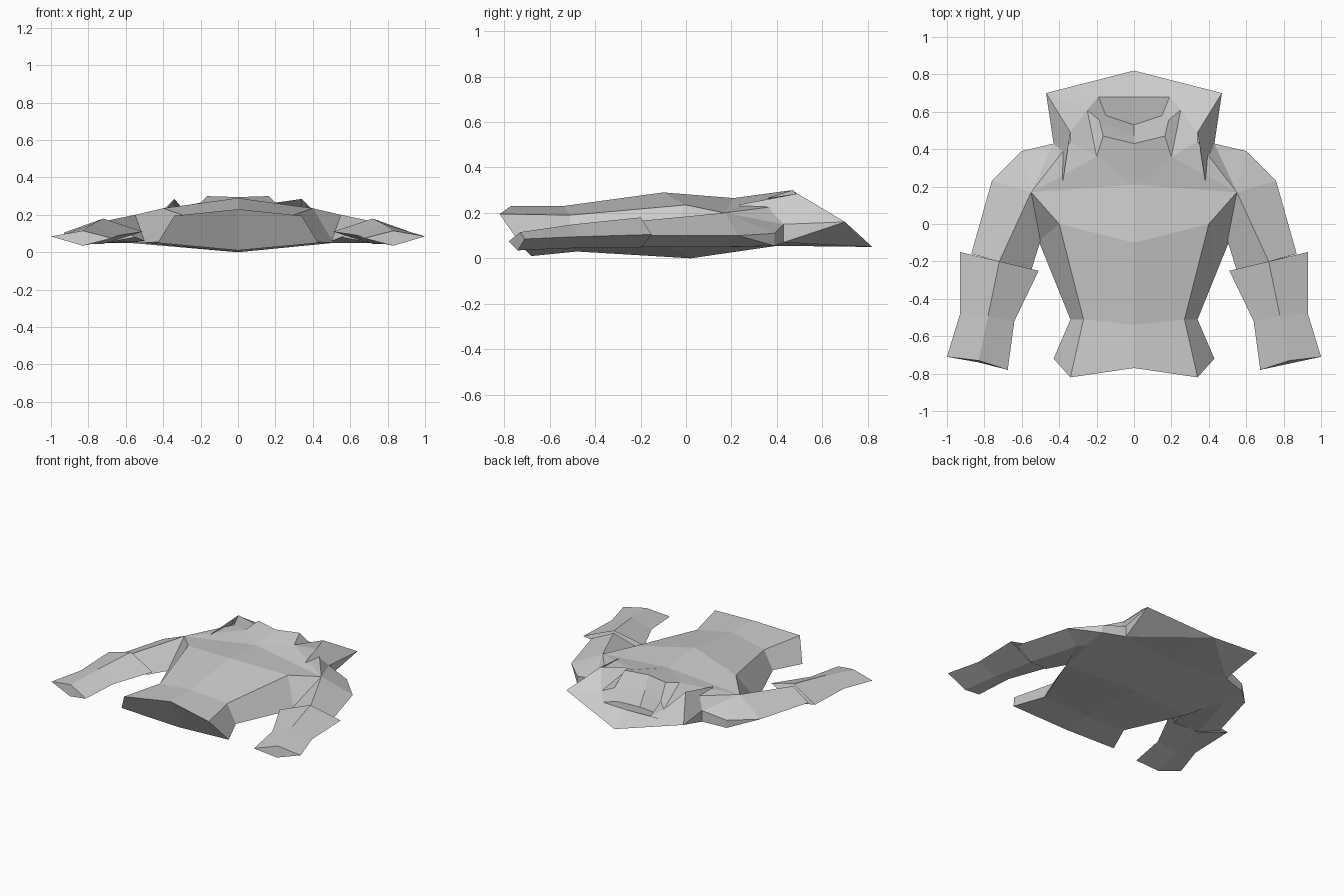
import bpy, bmesh

if "Cube" in bpy.data.objects:
    bpy.data.objects.remove(bpy.data.objects["Cube"])


def build(name, faces):
    """Make a flat-faced mesh from right-half faces and their mirror image."""
    bm = bmesh.new()
    for sign in (1, -1):
        for f in faces:
            vs = [bm.verts.new((p[0] * sign, p[1], p[2])) for p in f]
            bm.faces.new(vs if sign == 1 else vs[::-1])
    bmesh.ops.remove_doubles(bm, verts=bm.verts, dist=0.0005)
    bmesh.ops.triangulate(bm, faces=[f for f in bm.faces if len(f.verts) > 4])
    bmesh.ops.recalc_face_normals(bm, faces=bm.faces)
    me = bpy.data.meshes.new(name)
    bm.to_mesh(me)
    bm.free()
    ob = bpy.data.objects.new(name, me)
    bpy.context.collection.objects.link(ob)
    return ob


def strips(rings, closed):
    """Quads between successive cross-sections."""
    out = []
    for a, b in zip(rings, rings[1:]):
        n = len(a)
        for i in range(n if closed else n - 1):
            j = (i + 1) % n
            out.append([a[i], a[j], b[j], b[i]])
    return out


# Shared points: throat, neck side, armpit crease, shoulder side, collar corners
throat, neck = (0, .21, .265), (.20, .36, .265)
arm, side = (.55, .17, .20), (.58, .20, .05)
peak, corner, tip = (.34, .49, .285), (.47, .70, .16), (.38, .23, .235)
saddle, saddle_low = (.43, .43, .15), (.43, .43, .07)
back, nape = (0, .82, .05), (0, .40, .055)
shoulder, shoulder_low = (.60, .39, .11), (.60, .39, .055)

# Torso: half sections front centre, front edge, side, back centre
hem = [(0, -.77, .23), (.34, -.82, .195), (.43, -.72, .05), (0, -.68, .01)]
waist = [(0, -.54, .23), (.27, -.51, .19), (.34, -.51, .06), (0, -.48, .03)]
chest = [(0, -.10, .29), (.40, 0, .235), (.51, -.09, .05), (0, .02, 0)]
yoke = [throat, arm, side, nape]
lap = (.34, .44, .235)
torso = strips([hem, waist, chest, yoke], False) + [
    hem,
    [throat, neck, arm], [neck, lap, arm], [lap, saddle, arm],
    [arm, saddle, shoulder], [side, shoulder_low, saddle_low, nape],
    [saddle, saddle_low, shoulder_low, shoulder],
    [saddle, corner, saddle_low],
    [nape, saddle_low, back], [saddle_low, corner, back],
]
build("jacket_torso", torso)

# Hood-like outer collar with turned-down points
rim, rim_back, rim_mid = (.25, .61, .18), (.19, .68, .14), (0, .68, .135)
build("outer_collar", [
    [corner, saddle, tip, peak],
    [back, corner, rim_back, rim_mid], [corner, peak, rim], [corner, rim, rim_back],
    [peak, lap, neck, rim],
])

# Inner collar: front stand, side bands and sunken neck opening
top_mid, top_side = (0, .43, .295), (.165, .47, .30)
well_side, well_mid = (.185, .555, .20), (0, .47, .20)
build("inner_collar", [
    [throat, neck, top_side, top_mid],
    [neck, rim, well_side, top_side],
    [rim, rim_back, (.15, .58, .12), well_side],
    [rim_back, rim_mid, (0, .53, .10), (.15, .58, .12)],
    [well_side, (.15, .58, .12), (0, .53, .10), well_mid],
    [top_side, well_side, well_mid, top_mid],
])

# Sleeves: sections inner, top, outer, bottom
root = [(.50, -.09, .06), arm, (.76, .23, .10), (.62, .15, .05)]
elbow = [(.55, -.25, .08), (.72, -.20, .165), (.87, -.16, .10), (.72, -.20, .05)]
build("sleeve", strips([root, elbow], True) + [
    [arm, shoulder, root[2]], [shoulder, shoulder_low, root[2]],
    [shoulder_low, side, root[3], root[2]], [side, chest[2], root[0], root[3]],
    [arm, root[0], chest[2], chest[1]], elbow,
])

# Wide flared cuffs
cuff_a = [(.51, -.25, .11), (.72, -.20, .18), (.93, -.15, .105), (.72, -.20, .045)]
cuff_b = [(.64, -.52, .09), (.78, -.49, .15), (.93, -.48, .095), (.78, -.49, .045)]
cuff_c = [(.675, -.78, .075), (.83, -.73, .115), (1.0, -.71, .085), (.83, -.74, .035)]
build("cuff", strips([cuff_a, cuff_b, cuff_c], True) + [cuff_c])
